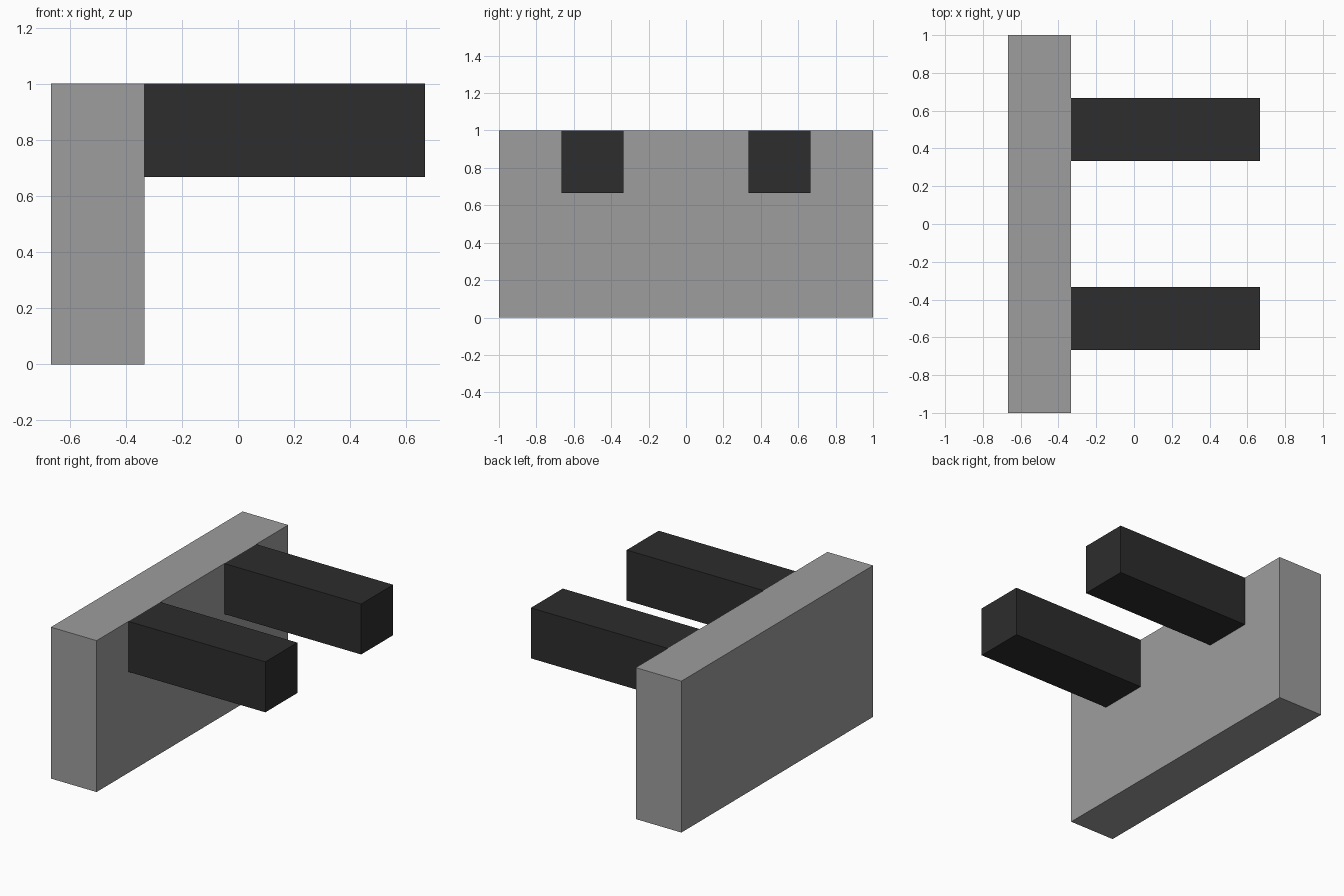
import bpy

if "Cube" in bpy.data.objects:
    bpy.data.objects.remove(bpy.data.objects["Cube"])

T = 1 / 3  # module size


def material(name, value):
    m = bpy.data.materials.new(name)
    m.diffuse_color = (value, value, value, 1)
    m.use_nodes = True
    m.node_tree.nodes["Principled BSDF"].inputs["Base Color"].default_value = m.diffuse_color
    return m


def box(name, lo, hi, mat):
    centre = [(a + b) / 2 for a, b in zip(lo, hi)]
    bpy.ops.mesh.primitive_cube_add(size=1, location=centre)
    ob = bpy.context.object
    ob.name = name
    ob.scale = [b - a for a, b in zip(lo, hi)]
    bpy.ops.object.transform_apply(location=False, rotation=False, scale=True)
    ob.data.materials.append(mat)
    return ob


grey = material("mid grey", 0.337)
dark = material("dark grey", 0.026)

# Upright plate
box("back_plate", (-2 * T, -1, 0), (-T, 1, 1), grey)

# Two prongs, flush with the plate's top
for side, y in (("left", -0.5), ("right", 0.5)):
    box(side + "_prong", (-T, y - T / 2, 2 * T), (2 * T, y + T / 2, 1), dark)
